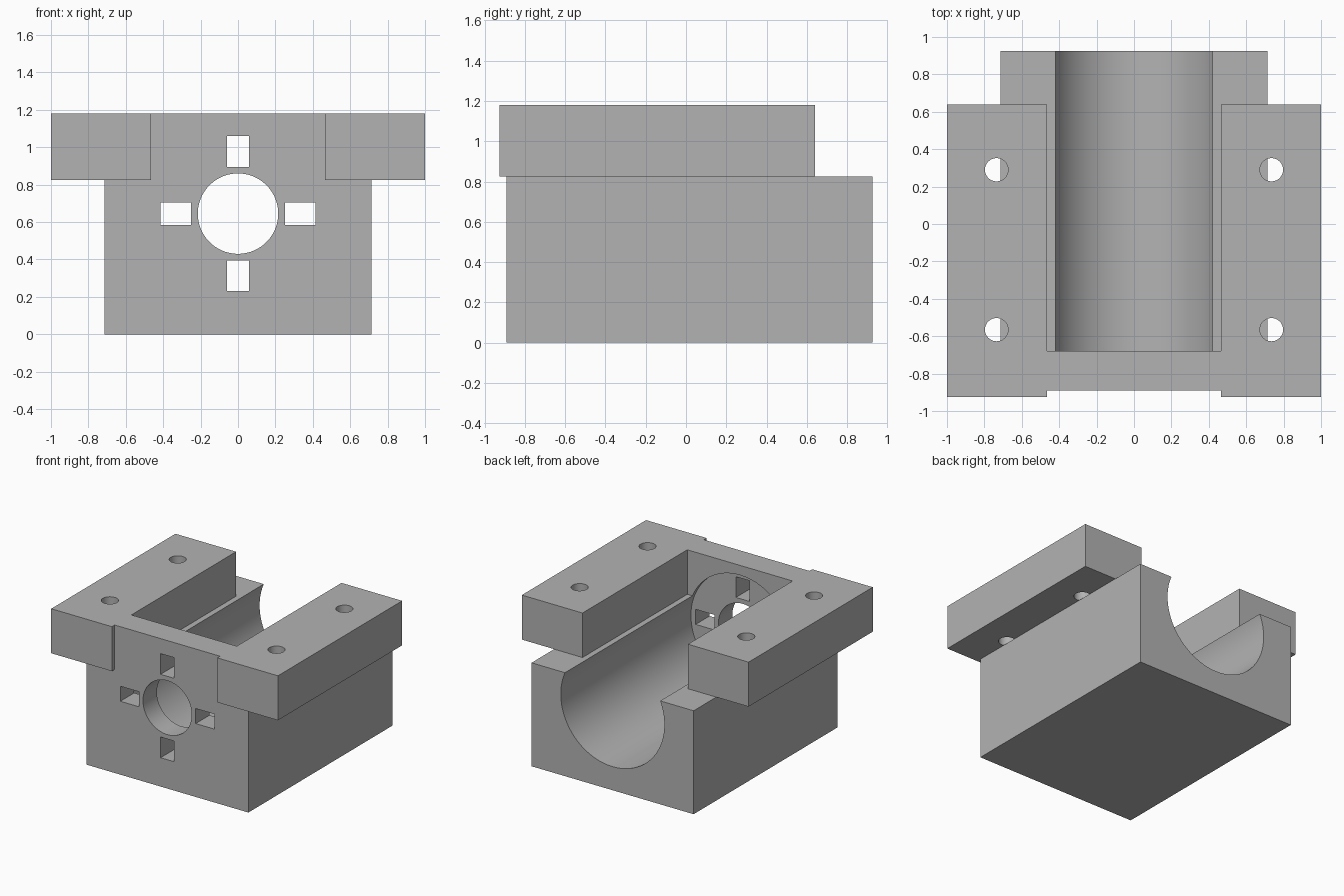
import bpy
import math

if "Cube" in bpy.data.objects:
    bpy.data.objects.remove(bpy.data.objects["Cube"], do_unlink=True)

AXIS_Z = 0.645      # height of the bore axis
DECK_Z = 0.825      # top of the main block, underside of the flanges
TOP_Z = 1.18
WALL_BACK = -0.68   # inner face of the front wall

grey = bpy.data.materials.new("plain grey")
grey.use_nodes = True
colour = (0.45, 0.45, 0.45, 1)
grey.diffuse_color = colour
grey.node_tree.nodes["Principled BSDF"].inputs["Base Color"].default_value = colour


def box(name, x, y, z):
    """Box from (low, high) ranges on each axis."""
    bpy.ops.mesh.primitive_cube_add(size=1, location=[sum(r) / 2 for r in (x, y, z)])
    ob = bpy.context.object
    ob.name = name
    ob.scale = [r[1] - r[0] for r in (x, y, z)]
    bpy.ops.object.transform_apply(location=True, rotation=True, scale=True)
    ob.data.materials.append(grey)
    return ob


def cylinder(name, radius, depth, location, along_y=False, sides=96):
    bpy.ops.mesh.primitive_cylinder_add(
        vertices=sides, radius=radius, depth=depth, location=location,
        rotation=(math.pi / 2 if along_y else 0, 0, 0))
    ob = bpy.context.object
    ob.name = name
    bpy.ops.object.transform_apply(location=True, rotation=True, scale=True)
    ob.data.materials.append(grey)
    return ob


def combine(target, tool, operation):
    """Apply an exact boolean and discard the tool."""
    mod = target.modifiers.new("combine", 'BOOLEAN')
    mod.operation = operation
    mod.solver = 'EXACT'
    mod.object = tool
    bpy.context.view_layer.objects.active = target
    bpy.ops.object.modifier_apply(modifier=mod.name)
    bpy.data.objects.remove(tool, do_unlink=True)


# Main block with the raised front wall
housing = box("bearing_housing", (-0.715, 0.715), (-0.89, 0.925), (0, DECK_Z))
wall = box("front_wall", (-0.55, 0.55), (-0.89, WALL_BACK), (0.5, TOP_Z))
combine(housing, wall, 'UNION')

# Mounting flanges, each drilled with two screw holes
for side in (-1, 1):
    flange = box("flange", sorted((side * 0.465, side)), (-0.925, 0.64), (DECK_Z, TOP_Z))
    for y in (-0.565, 0.29):
        drill = cylinder("drill", 0.062, 1, (side * 0.735, y, 1), sides=48)
        combine(flange, drill, 'DIFFERENCE')
    combine(housing, flange, 'UNION')

# Long bore, open at the back and slightly recessed into the front wall
bore_front, bore_back = WALL_BACK - 0.035, 1.2
bore = cylinder("bore", 0.457, bore_back - bore_front,
                (0, (bore_front + bore_back) / 2, AXIS_Z), True, 128)
combine(housing, bore, 'DIFFERENCE')

# Shaft hole through the front wall
combine(housing, cylinder("shaft_hole", 0.215, 0.6, (0, -0.8, AXIS_Z), True), 'DIFFERENCE')

# Four rectangular slots around the shaft hole
through = (-1.1, -0.5)
for side in (-1, 1):
    radial = sorted((side * 0.25, side * 0.415))
    upright = [AXIS_Z + r for r in radial]
    combine(housing, box("slot", (-0.06, 0.06), through, upright), 'DIFFERENCE')
    combine(housing, box("slot", radial, through, (AXIS_Z - 0.06, AXIS_Z + 0.06)), 'DIFFERENCE')

# One material slot, smooth round surfaces with crisp edges
housing.data.materials.clear()
housing.data.materials.append(grey)
bpy.ops.object.select_all(action='DESELECT')
housing.select_set(True)
bpy.context.view_layer.objects.active = housing
bpy.ops.object.shade_smooth_by_angle(angle=math.radians(30))
